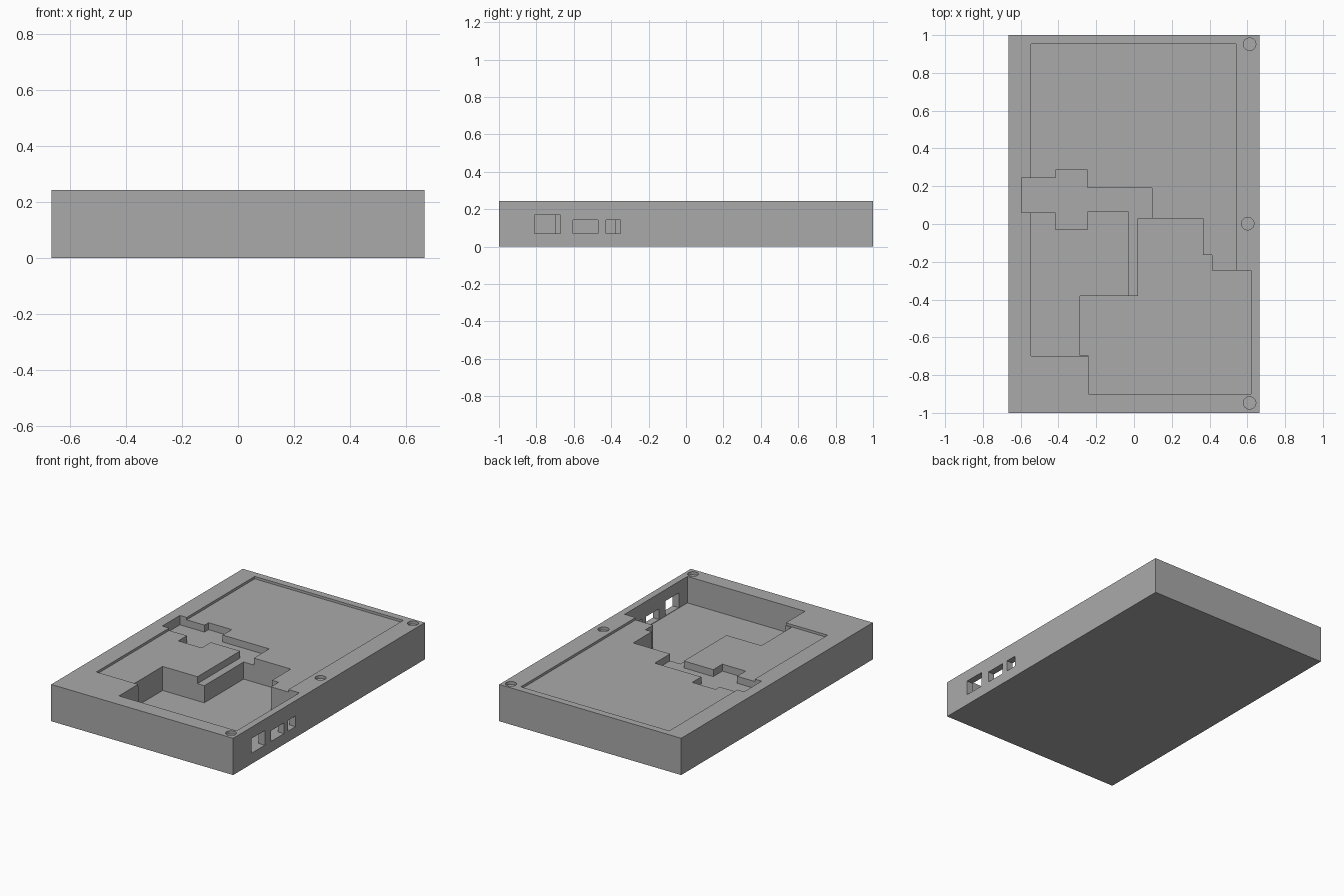
import bpy
import bmesh

cube = bpy.data.objects.get("Cube")
if cube:
    bpy.data.objects.remove(cube, do_unlink=True)

HEIGHT = 0.243
OVER = HEIGHT + 0.1

grey = bpy.data.materials.new("plain grey")
grey.use_nodes = True
grey.diffuse_color = (0.4, 0.4, 0.4, 1)
grey.node_tree.nodes["Principled BSDF"].inputs["Base Color"].default_value = (0.4, 0.4, 0.4, 1)


def finish(name, bm):
    bmesh.ops.recalc_face_normals(bm, faces=bm.faces)
    mesh = bpy.data.meshes.new(name)
    bm.to_mesh(mesh)
    bm.free()
    mesh.materials.append(grey)
    obj = bpy.data.objects.new(name, mesh)
    bpy.context.collection.objects.link(obj)
    return obj


def prism(name, outline, z0, z1):
    """Extrude a flat outline from z0 to z1."""
    bm = bmesh.new()
    face = bm.faces.new([bm.verts.new((x, y, z0)) for x, y in outline])
    top = bmesh.ops.extrude_face_region(bm, geom=[face])
    verts = [v for v in top["geom"] if isinstance(v, bmesh.types.BMVert)]
    bmesh.ops.translate(bm, verts=verts, vec=(0, 0, z1 - z0))
    return finish(name, bm)


def box(name, x0, x1, y0, y1, z0, z1):
    return prism(name, [(x0, y0), (x1, y0), (x1, y1), (x0, y1)], z0, z1)


def drill(name, x, y, radius, z0):
    bm = bmesh.new()
    bmesh.ops.create_cone(bm, cap_ends=True, segments=32, radius1=radius,
                          radius2=radius, depth=OVER - z0)
    bmesh.ops.translate(bm, verts=bm.verts, vec=(x, y, (OVER + z0) / 2))
    return finish(name, bm)


# Solid case block
case = box("case_tray", -0.665, 0.665, -1, 1, 0, HEIGHT)

# Shallow rectangular recess
cutters = [box("panel_recess", -0.545, 0.54, -0.7, 0.953, HEIGHT - 0.016, OVER)]

# Medium-depth connector pocket and its cable channel
channel = [(-0.595, 0.06), (-0.415, 0.06), (-0.415, -0.03), (-0.245, -0.03),
           (-0.245, 0.065), (-0.03, 0.065), (-0.03, -0.38), (0.095, -0.38),
           (0.095, 0.19), (-0.245, 0.19), (-0.245, 0.285), (-0.415, 0.285),
           (-0.415, 0.243), (-0.595, 0.243)]
cutters.append(prism("cable_channel", channel, 0.181, OVER))

# Deep stepped pocket for the board
pocket = [(-0.24, -0.9), (0.62, -0.9), (0.62, -0.245), (0.412, -0.245),
          (0.412, -0.165), (0.365, -0.165), (0.365, 0.03), (0.02, 0.03),
          (0.02, -0.38), (-0.285, -0.38), (-0.285, -0.695), (-0.24, -0.695)]
cutters.append(prism("board_pocket", pocket, 0.068, OVER))

# Three port windows through the side wall
for y0, y1, z1 in [(-0.81, -0.67, 0.168), (-0.605, -0.47, 0.142), (-0.427, -0.35, 0.142)]:
    cutters.append(box("port_window", 0.55, 0.75, y0, y1, 0.071, z1))

# Blind round holes along the rim
for x, y in [(0.612, 0.952), (0.602, 0.002), (0.612, -0.947)]:
    cutters.append(drill("rim_hole", x, y, 0.033, HEIGHT - 0.02))

for cutter in cutters:
    cutter.hide_render = True
    cut = case.modifiers.new(cutter.name, "BOOLEAN")
    cut.operation = "DIFFERENCE"
    cut.solver = "EXACT"
    cut.object = cutter

# Bake the cuts and discard the cutters
bpy.context.view_layer.update()
baked = bpy.data.meshes.new_from_object(case.evaluated_get(bpy.context.evaluated_depsgraph_get()))
case.modifiers.clear()
case.data = baked
baked.name = "case_tray"
for cutter in cutters:
    bpy.data.objects.remove(cutter, do_unlink=True)
